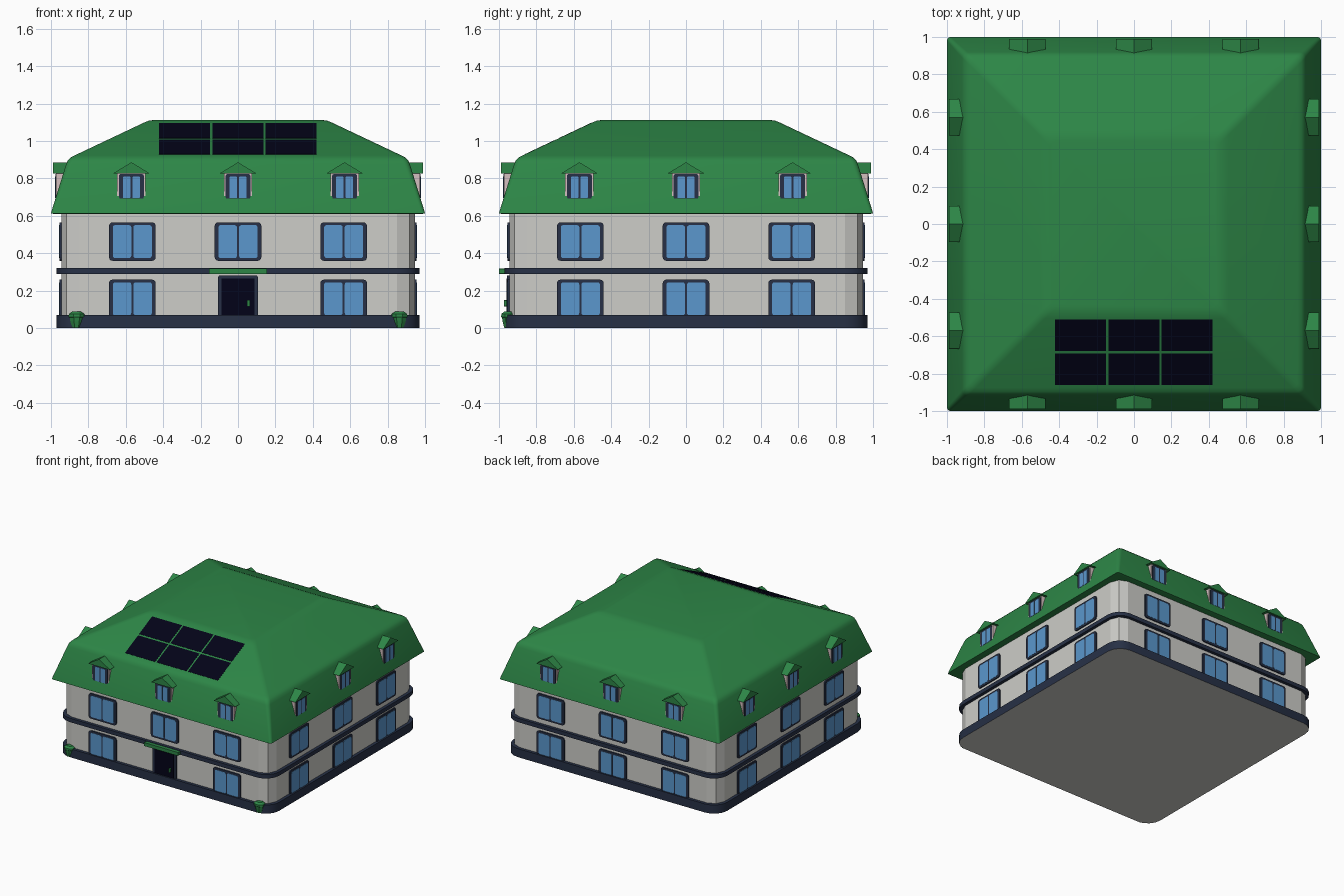
import bpy, bmesh, math
from mathutils import Matrix

if "Cube" in bpy.data.objects:
    bpy.data.objects.remove(bpy.data.objects["Cube"])


def material(name, rgb):
    m = bpy.data.materials.new(name)
    m.diffuse_color = (*rgb, 1)
    m.use_nodes = True
    m.node_tree.nodes["Principled BSDF"].inputs["Base Color"].default_value = m.diffuse_color
    return m


GREEN = material("roof green", (0.026, 0.238, 0.062))
WALL = material("wall grey", (0.61, 0.61, 0.58))
NAVY = material("navy trim", (0.020, 0.030, 0.061))
GLASS = material("window blue", (0.103, 0.31, 0.61))
BLACK = material("blue black", (0.0008, 0.0008, 0.009))
PINK = material("dormer pale pink", (0.66, 0.53, 0.53))


def outline(hx, hy, r, segs):
    """Counter-clockwise rounded rectangle centred on the origin."""
    pts = []
    for k, (sx, sy) in enumerate(((1, 1), (-1, 1), (-1, -1), (1, -1))):
        for i in range(segs + 1):
            a = math.pi / 2 * (k + i / segs)
            pts.append((sx * (hx - r) + r * math.cos(a), sy * (hy - r) + r * math.sin(a)))
    return pts


def finish(name, bm, mats, turn=0, smooth=None):
    bmesh.ops.recalc_face_normals(bm, faces=bm.faces[:])
    bm.transform(Matrix.Rotation(turn, 4, 'Z'))
    me = bpy.data.meshes.new(name)
    bm.to_mesh(me)
    bm.free()
    for m in mats:
        me.materials.append(m)
    ob = bpy.data.objects.new(name, me)
    bpy.context.collection.objects.link(ob)
    if smooth:
        bpy.ops.object.select_all(action='DESELECT')
        ob.select_set(True)
        bpy.context.view_layer.objects.active = ob
        bpy.ops.object.shade_smooth_by_angle(angle=math.radians(smooth))
    return ob


def skin(bm, rings, mi=0):
    """Join equal rings of points into a closed solid."""
    rows = [[bm.verts.new(p) for p in ring] for ring in rings]
    n = len(rows[0])
    faces = [bm.faces.new(rows[0]), bm.faces.new(rows[-1])]
    for a, b in zip(rows, rows[1:]):
        for i in range(n):
            j = (i + 1) % n
            faces.append(bm.faces.new((a[i], a[j], b[j], b[i])))
    for f in faces:
        f.material_index = mi
    return faces


def storey(name, profile, segs, mats, smooth=None):
    """Square plan lofted through (half width, height, corner radius)."""
    bm = bmesh.new()
    faces = skin(bm, [[(x, y, z) for x, y in outline(h, h, r, segs)] for h, z, r in profile])
    if len(mats) > 1:
        faces[0].material_index = 1
    return finish(name, bm, mats, 0, smooth)


def slab(bm, x, z, w, h, y0, y1, r, mi, segs=3):
    """Upright plate on the front side, from depth y0 out to y1."""
    pts = outline(w / 2, h / 2, r, segs)
    skin(bm, [[(x + px, -y, z + pz) for px, pz in pts] for y in (y0, y1)], mi)


# walls, plinth and band
storey("walls", [(0.945, 0.01, 0.095), (0.945, 0.63, 0.095)], 2, [WALL])
storey("plinth", [(0.97, 0, 0.12), (0.97, 0.07, 0.12)], 4, [NAVY, WALL], 30)
storey("floor_band", [(0.97, 0.288, 0.12), (0.97, 0.32, 0.12)], 4, [NAVY], 30)

# double-pitched roof with softened breaks
storey("roof", [(0.985, 0.61, 0.01), (0.999, 0.613, 0.015), (0.997, 0.625, 0.02),
                (0.919, 0.875, 0.03), (0.910, 0.896, 0.03), (0.896, 0.911, 0.03),
                (0.875, 0.922, 0.03), (0.505, 1.097, 0.03), (0.478, 1.108, 0.03),
                (0.445, 1.113, 0.03)], 4, [GREEN], 35)


def window(x, z, turn):
    bm = bmesh.new()
    slab(bm, x, z, 0.250, 0.206, 0.93, 0.955, 0.02, 0)
    for s in (-1, 1):
        slab(bm, x + s * 0.0550, z, 0.099, 0.176, 0.95, 0.957, 0.012, 1)
    finish("window", bm, [NAVY, GLASS], turn)


def dormer(x, turn):
    # small house front: pale cheeks, framed window running down into the roof
    bm = bmesh.new()
    slab(bm, x, 0.767, 0.152, 0.134, 0.90, 0.972, 0.002, 0, 1)
    slab(bm, x, 0.757, 0.134, 0.134, 0.92, 0.976, 0.012, 1, 2)
    for s in (-1, 1):
        slab(bm, x + s * 0.0255, 0.752, 0.041, 0.116, 0.97, 0.978, 0.006, 2, 2)
    finish("dormer", bm, [PINK, NAVY, GLASS], turn)
    # gable roof
    bm = bmesh.new()
    gable = [(-0.097, 0.825), (0.097, 0.825), (0.094, 0.829), (0, 0.886), (-0.094, 0.829)]
    skin(bm, [[(x + px, -y, z) for px, z in gable] for y in (0.88, 0.99)])
    finish("dormer_roof", bm, [GREEN], turn)


# three bays on each of the four sides; the door takes the front middle
for side in range(4):
    turn = side * math.pi / 2
    for bay in (-1, 0, 1):
        window(bay * 0.565, 0.462, turn)
        if side or bay:
            window(bay * 0.565, 0.156, turn)
        dormer(bay * 0.57, turn)

# front door with frame and handle
bm = bmesh.new()
slab(bm, 0, 0.17, 0.212, 0.22, 0.93, 0.957, 0.008, 0)
slab(bm, 0, 0.16, 0.176, 0.21, 0.95, 0.960, 0.004, 1)
slab(bm, 0.056, 0.132, 0.015, 0.034, 0.955, 0.972, 0.003, 2, 1)
finish("front_door", bm, [NAVY, BLACK, GREEN])

# door canopy
bm = bmesh.new()
slab(bm, 0, 0.303, 0.31, 0.028, 0.93, 0.999, 0.002, 0, 1)
finish("door_canopy", bm, [GREEN])

# solar panels set nearly flush in the front upper slope
bm = bmesh.new()
slope = 0.175 / 0.37
for col in range(3):
    for row in range(2):
        x0 = -0.423 + col * 0.2855
        y0 = -0.862 + row * 0.182
        corners = [(x0, y0), (x0 + 0.273, y0), (x0 + 0.273, y0 + 0.169), (x0, y0 + 0.169)]
        skin(bm, [[(x, y, 0.922 + (y + 0.875) * slope + d) for x, y in corners]
                  for d in (-0.003, 0.001)])
finish("solar_panels", bm, [BLACK])

# potted shrubs at the front corners
for s in (-1, 1):
    bm = bmesh.new()
    rings = []
    for r, z in ((0.026, 0.002), (0.036, 0.035), (0.040, 0.055), (0.046, 0.06),
                 (0.045, 0.075), (0.025, 0.088)):
        rings.append([(s * 0.863 + r * math.cos((a + 0.5) * math.tau / 8),
                       -0.952 + 0.85 * r * math.sin((a + 0.5) * math.tau / 8), z)
                      for a in range(8)])
    skin(bm, rings)
    finish("corner_shrub", bm, [GREEN])
